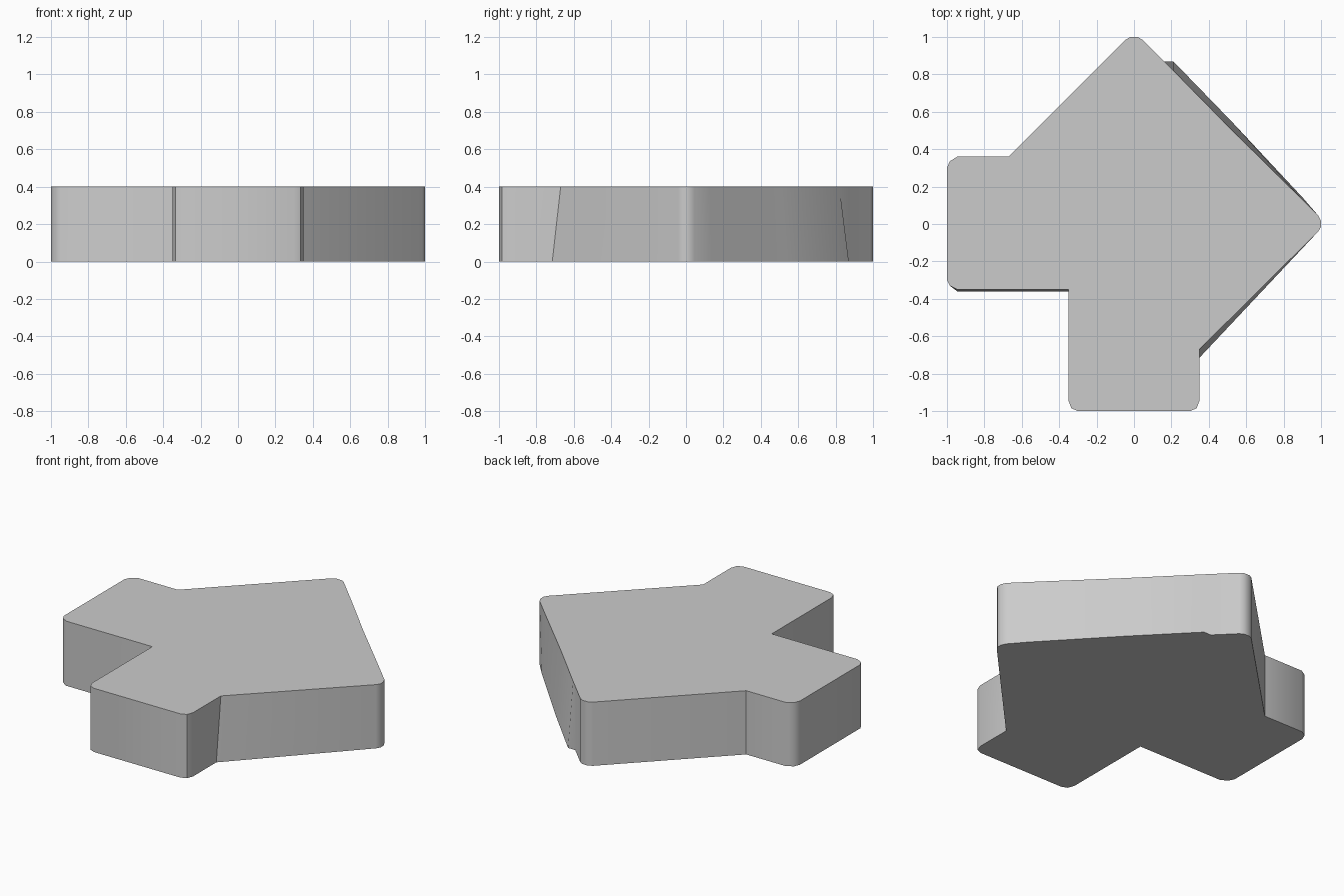
import bpy, bmesh, math

if "Cube" in bpy.data.objects:
    bpy.data.objects.remove(bpy.data.objects["Cube"])

# Outline points: (x, y) at the top, with an optional (dx, dy) shift at the base
outline = [
    # left arm
    (-0.67, 0.36), (-0.945, 0.36), (-0.985, 0.335), (-1.0, 0.30),
    (-1.0, -0.30), (-0.985, -0.33), (-0.945, -0.35, 0, -0.01),
    (-0.35, -0.35, 0, -0.01),
    # front arm
    (-0.35, -0.945), (-0.335, -0.985), (-0.30, -1.0),
    (0.30, -1.0), (0.335, -0.985), (0.35, -0.945),
    (0.35, -0.67, 0, -0.045),
    # right tip
    (0.985, -0.04), (1.0, -0.015), (1.0, 0.015), (0.985, 0.045),
    # back right edge with the flared base
    (0.90, 0.13, 0.003, 0.01), (0.51, 0.515, 0.015, 0.03),
    (0.21, 0.82, 0, 0.05), (0.16, 0.87),
    # back tip
    (0.045, 0.985), (0.02, 1.0), (-0.02, 1.0), (-0.045, 0.985),
]
HEIGHT = 0.4

# Plate: two matching caps joined by a wall
bm = bmesh.new()
top, base = [], []
for x, y, *shift in outline:
    dx, dy = shift or (0, 0)
    top.append(bm.verts.new((x, y, HEIGHT)))
    base.append(bm.verts.new((x + dx, y + dy, 0)))
bm.faces.new(top)
bm.faces.new(base[::-1])
n = len(outline)
for i in range(n):
    j = (i + 1) % n
    bm.faces.new((top[i], base[i], base[j], top[j]))
bmesh.ops.recalc_face_normals(bm, faces=bm.faces)

mesh = bpy.data.meshes.new("arrow_plate")
bm.to_mesh(mesh)
bm.free()
plate = bpy.data.objects.new("arrow_plate", mesh)
bpy.context.collection.objects.link(plate)

# Smooth the rounded corners, keep the rims crisp
bpy.context.view_layer.objects.active = plate
plate.select_set(True)
bpy.ops.object.shade_smooth_by_angle(angle=math.radians(35))
